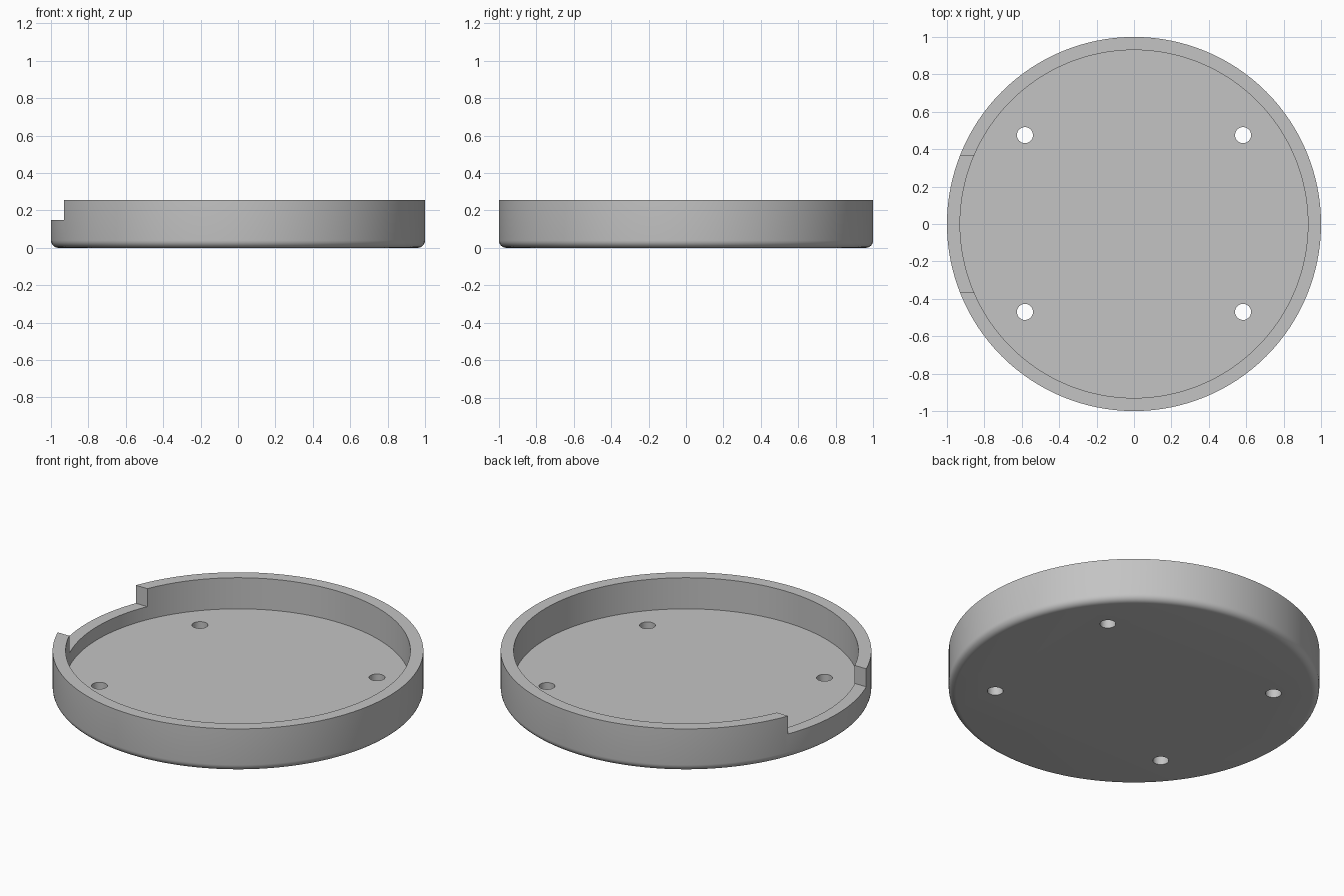
import bpy
import bmesh
import math
from mathutils import Matrix

cube = bpy.data.objects.get("Cube")
if cube:
    bpy.data.objects.remove(cube, do_unlink=True)

RADIUS, INNER, HEIGHT, FLOOR = 1.0, 0.93, 0.255, 0.07
FILLET, SEGMENTS = 0.04, 128
NOTCH_Z, NOTCH_HALF = 0.148, 0.367
HOLE_RADIUS = 0.043

grey = bpy.data.materials.new("plain grey")
grey.use_nodes = True
grey.diffuse_color = (0.55, 0.55, 0.55, 1)
grey.node_tree.nodes["Principled BSDF"].inputs["Base Color"].default_value = (0.55, 0.55, 0.55, 1)


def make_object(name, bm):
    bmesh.ops.recalc_face_normals(bm, faces=bm.faces)
    mesh = bpy.data.meshes.new(name)
    bm.to_mesh(mesh)
    bm.free()
    mesh.materials.append(grey)
    obj = bpy.data.objects.new(name, mesh)
    bpy.context.collection.objects.link(obj)
    return obj


def lathe(name, profile):
    """Revolve an (r, z) profile and cap both open ends."""
    bm = bmesh.new()
    rings = []
    for r, z in profile:
        rings.append([bm.verts.new((r * math.cos(a), r * math.sin(a), z))
                      for a in (2 * math.pi * i / SEGMENTS for i in range(SEGMENTS))])
    for low, high in zip(rings, rings[1:]):
        for i in range(SEGMENTS):
            j = (i + 1) % SEGMENTS
            bm.faces.new((low[i], low[j], high[j], high[i]))
    bm.faces.new(rings[0])
    bm.faces.new(rings[-1])
    return make_object(name, bm)


# Round tray: filleted base, outer wall, rim, inner wall and floor
steps = 6
fillet = []
for i in range(steps + 1):
    a = math.pi / 2 * i / steps
    fillet.append((RADIUS - FILLET + FILLET * math.sin(a), FILLET - FILLET * math.cos(a)))
tray = lathe("round_tray", fillet + [(RADIUS, HEIGHT), (INNER, HEIGHT), (INNER, FLOOR)])

# Rim notch cutter on the right side
bm = bmesh.new()
bmesh.ops.create_cube(bm, size=1, matrix=Matrix.Translation((-1, 0, NOTCH_Z + 0.25))
                      @ Matrix.Diagonal((0.6, 2 * NOTCH_HALF, 0.5, 1)))
cutters = [make_object("notch_cutter", bm)]

# Four screw hole cutters
for x in (-0.583, 0.583):
    for y in (-0.47, 0.475):
        bm = bmesh.new()
        bmesh.ops.create_cone(bm, cap_ends=True, segments=32, radius1=HOLE_RADIUS,
                              radius2=HOLE_RADIUS, depth=0.4,
                              matrix=Matrix.Translation((x, y, 0)))
        cutters.append(make_object("hole_cutter", bm))

# Cut, apply, and discard the cutters
bpy.context.view_layer.objects.active = tray
for cutter in cutters:
    cutter.hide_render = True
    mod = tray.modifiers.new("cut", "BOOLEAN")
    mod.operation = "DIFFERENCE"
    mod.solver = "EXACT"
    mod.object = cutter
    bpy.ops.object.modifier_apply(modifier=mod.name)
    bpy.data.objects.remove(cutter, do_unlink=True)

# Smooth walls with crisp rim edges
bpy.ops.object.select_all(action="DESELECT")
tray.select_set(True)
bpy.ops.object.shade_smooth_by_angle(angle=math.radians(30))
